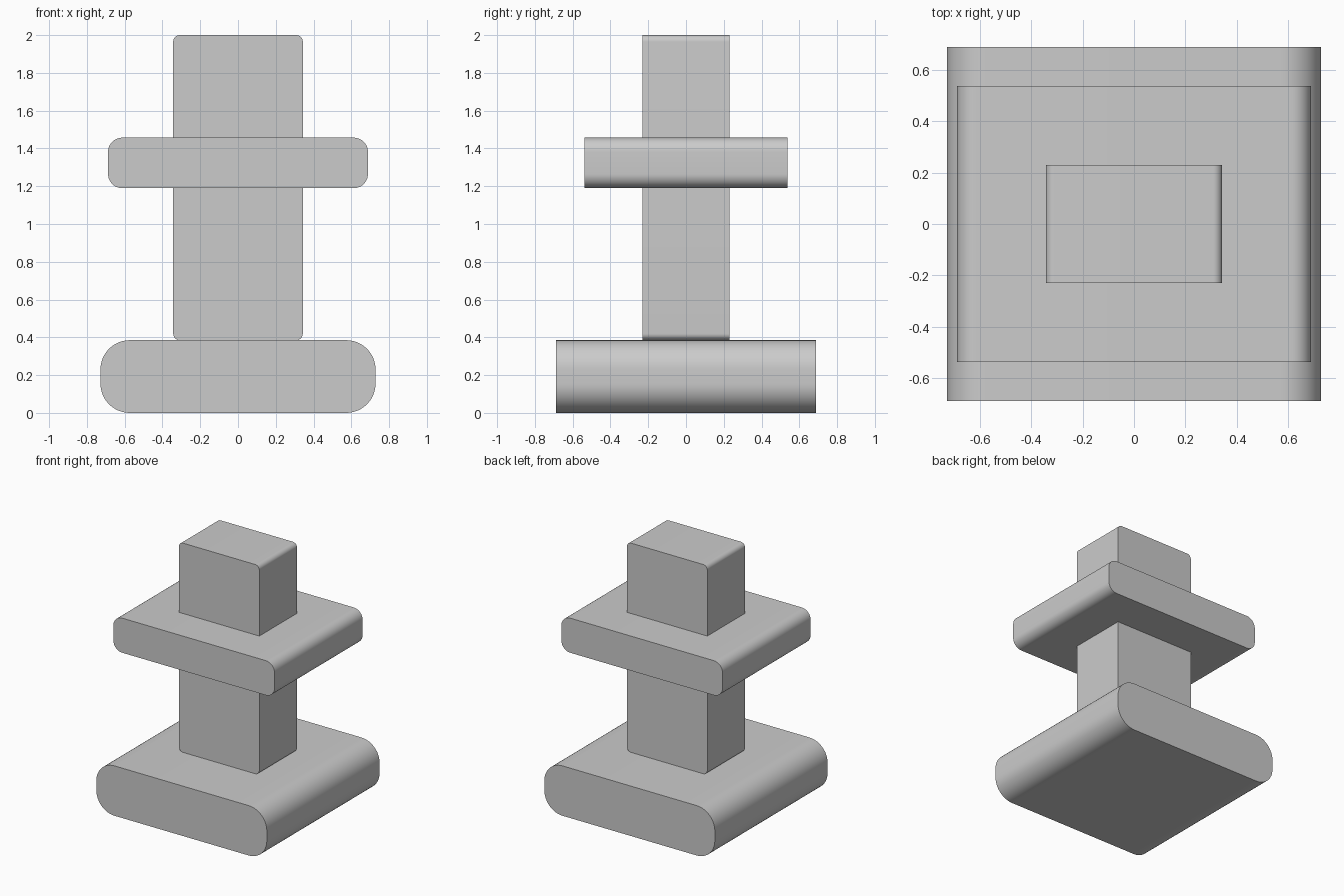
import bpy
import bmesh
from math import cos, sin, pi, radians

cube = bpy.data.objects.get("Cube")
if cube:
    bpy.data.objects.remove(cube, do_unlink=True)

grey = bpy.data.materials.new("plain_grey")
grey.use_nodes = True
colour = (0.6, 0.6, 0.6, 1)
grey.diffuse_color = colour
grey.node_tree.nodes["Principled BSDF"].inputs["Base Color"].default_value = colour


def rounded_slab(name, half_x, half_y, bottom, top, radius, steps=12):
    """Rounded rectangle in the xz plane, extruded front to back."""
    bm = bmesh.new()
    low, high = bottom + radius, top - radius
    inner = half_x - radius
    corners = [(inner, high), (-inner, high), (-inner, low), (inner, low)]
    outline = []
    for quarter, (cx, cz) in enumerate(corners):
        for i in range(steps + 1):
            a = (quarter + i / steps) * pi / 2
            outline.append(bm.verts.new((cx + radius * cos(a), -half_y, cz + radius * sin(a))))
    face = bm.faces.new(outline)
    extruded = bmesh.ops.extrude_face_region(bm, geom=[face])["geom"]
    moved = [v for v in extruded if isinstance(v, bmesh.types.BMVert)]
    bmesh.ops.translate(bm, verts=moved, vec=(0, 2 * half_y, 0))
    bmesh.ops.recalc_face_normals(bm, faces=bm.faces)
    mesh = bpy.data.meshes.new(name)
    bm.to_mesh(mesh)
    bm.free()
    mesh.materials.append(grey)
    obj = bpy.data.objects.new(name, mesh)
    bpy.context.collection.objects.link(obj)
    bpy.ops.object.select_all(action="DESELECT")
    obj.select_set(True)
    bpy.context.view_layer.objects.active = obj
    bpy.ops.object.shade_smooth_by_angle(angle=radians(30))
    return obj


# Base, upright column and the plate around it
rounded_slab("base", 0.728, 0.688, 0, 0.385, 0.155)
rounded_slab("column", 0.343, 0.23, 0.385, 2, 0.035)
rounded_slab("plate", 0.688, 0.537, 1.19, 1.457, 0.075)
